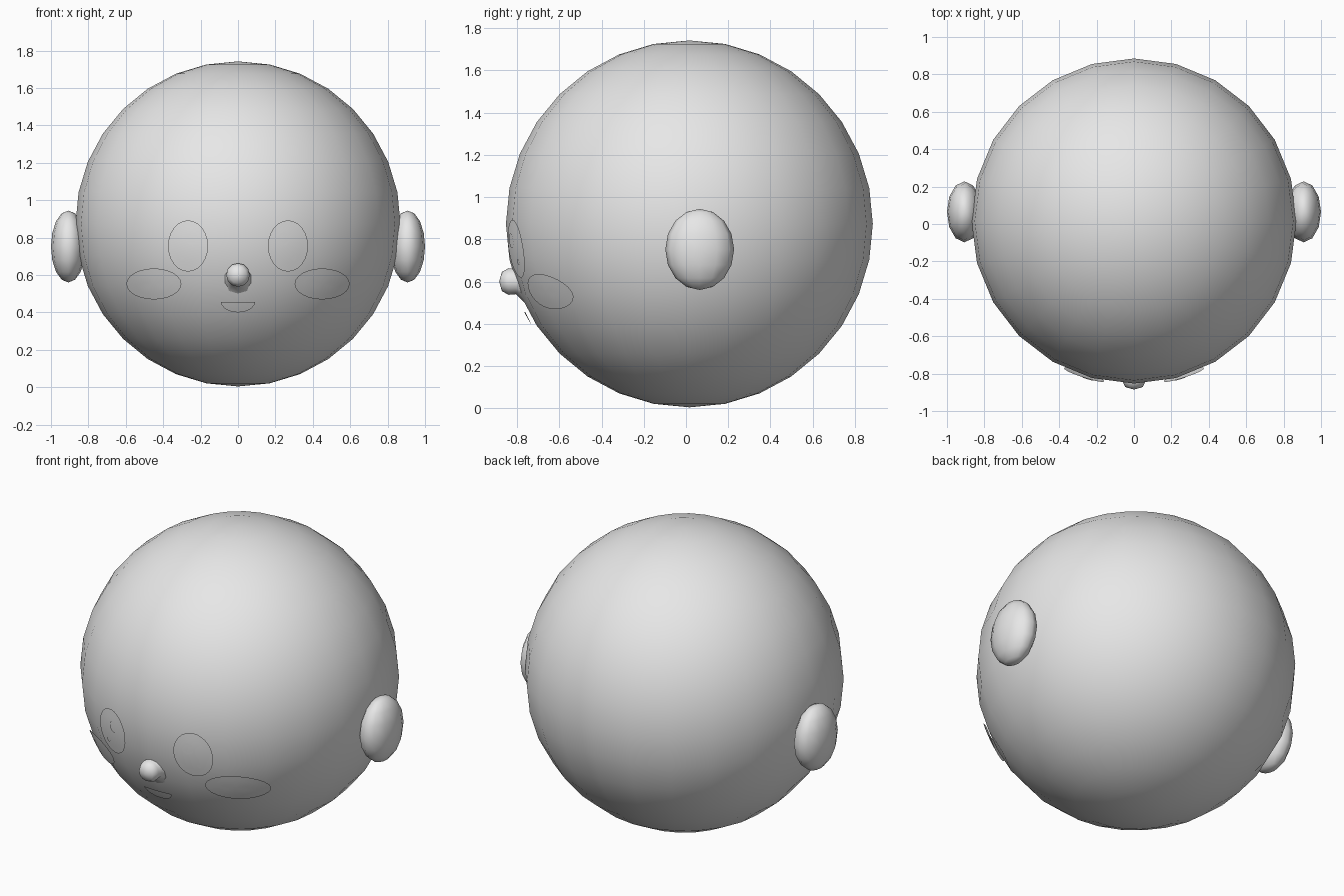
import bpy
import bmesh
from math import sin, cos, pi, sqrt
from mathutils import Vector, Matrix

old = bpy.data.objects.get("Cube")
if old:
    bpy.data.objects.remove(old, do_unlink=True)

GREY = (0.8, 0.8, 0.8, 1.0)
grey = bpy.data.materials.new("plain grey")
grey.use_nodes = True
grey.diffuse_color = GREY
grey.node_tree.nodes["Principled BSDF"].inputs["Base Color"].default_value = GREY

CENTRE = Vector((0, 0.016, 0.873))
RADIUS = 0.869


def add_object(name, bm):
    """Turn a bmesh into a smooth shaded grey object."""
    for face in bm.faces:
        face.smooth = True
    mesh = bpy.data.meshes.new(name)
    bm.to_mesh(mesh)
    bm.free()
    mesh.materials.append(grey)
    obj = bpy.data.objects.new(name, mesh)
    bpy.context.collection.objects.link(obj)
    return obj


def ellipsoid(name, centre, radii, segments, rings):
    bm = bmesh.new()
    place = Matrix.Translation(centre) @ Matrix.Diagonal((*radii, 1))
    bmesh.ops.create_uvsphere(bm, u_segments=segments, v_segments=rings,
                              radius=1, matrix=place)
    return add_object(name, bm)


def on_face(x, z, lift):
    """Point on the front of the head, raised by lift."""
    r = RADIUS + lift
    dz = z - CENTRE.z
    return Vector((x, CENTRE.y - sqrt(r * r - x * x - dz * dz), z))


def patch(name, x, z, rx, rz, lift, start=0, end=2 * pi, steps=24, rings=3):
    """Thin curved elliptical sheet, or a sector of one, on the face."""
    bm = bmesh.new()
    rows = []
    for k in range(rings + 1):
        f = k / rings
        angles = [start + (end - start) * i / steps for i in range(steps + 1)]
        rows.append([bm.verts.new(on_face(x + f * rx * cos(a), z + f * rz * sin(a), lift))
                     for a in angles])
    for inner, outer in zip(rows, rows[1:]):
        for i in range(steps):
            bm.faces.new((inner[i], inner[i + 1], outer[i + 1], outer[i]))
    bmesh.ops.remove_doubles(bm, verts=bm.verts, dist=0.0001)
    bmesh.ops.recalc_face_normals(bm, faces=bm.faces)
    bm.normal_update()
    if sum(face.normal.y for face in bm.faces) > 0:
        bmesh.ops.reverse_faces(bm, faces=bm.faces)
    return add_object(name, bm)


# Head
ellipsoid("head", CENTRE, (RADIUS, RADIUS, RADIUS), 24, 16)

# Ears, eyes and cheeks, on both sides
for side, label in ((1, "left"), (-1, "right")):
    ellipsoid(label + "_ear", (side * 0.907, 0.065, 0.752), (0.093, 0.163, 0.192), 12, 8)
    patch(label + "_eye", side * 0.267, 0.755, 0.107, 0.137, 0.01)
    patch(label + "_eye_large_highlight", side * 0.245, 0.793, 0.032, 0.035, 0.014, rings=2)
    patch(label + "_eye_small_highlight", side * 0.3, 0.692, 0.012, 0.014, 0.014, rings=1)
    patch(label + "_cheek", side * 0.45, 0.552, 0.147, 0.083, 0.008)

# Mouth, a half disc
patch("mouth", 0, 0.455, 0.09, 0.055, 0.018, start=pi, end=2 * pi, steps=12)

# Nose, a small knob with a flared base
bm = bmesh.new()
profile = [(0.1, -0.765), (0.06, -0.805), (0.063, -0.84), (0.046, -0.872), (0, -0.885)]
points = [bm.verts.new((r, y, 0.6)) for r, y in profile]
edges = [bm.edges.new(pair) for pair in zip(points, points[1:])]
bmesh.ops.spin(bm, geom=points + edges, cent=(0, 0, 0.6), axis=(0, 1, 0),
               angle=2 * pi, steps=12, use_duplicate=False)
bmesh.ops.remove_doubles(bm, verts=bm.verts, dist=0.0001)
bmesh.ops.recalc_face_normals(bm, faces=bm.faces)
bm.normal_update()
if sum(face.normal.y for face in bm.faces) > 0:
    bmesh.ops.reverse_faces(bm, faces=bm.faces)
add_object("nose", bm)
